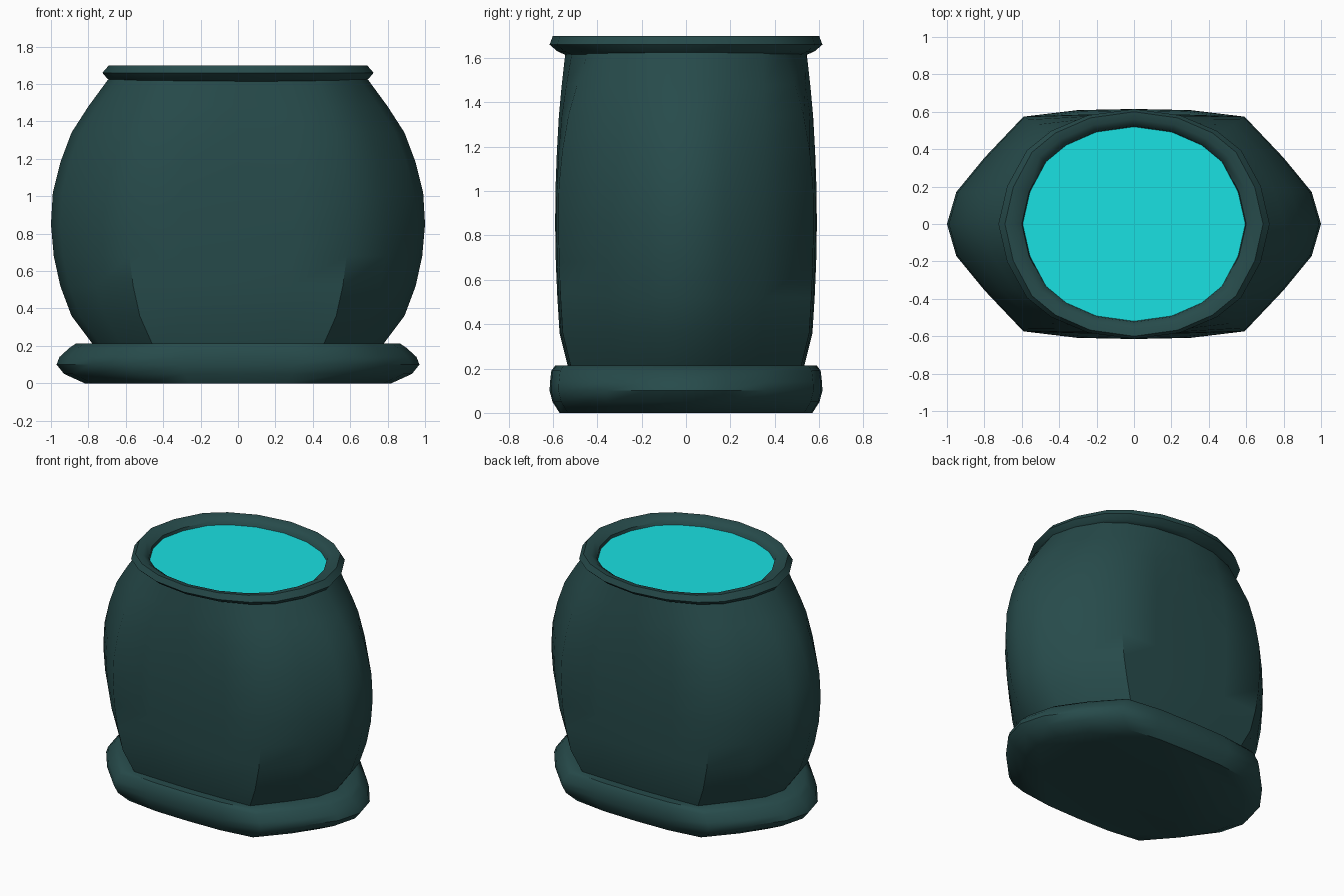
import bpy, bmesh, math

if "Cube" in bpy.data.objects:
    bpy.data.objects.remove(bpy.data.objects["Cube"])

# Quarter plans, normalised: pointed oval body, base, and round mouth
BODY = [(1, 0), (.95, .29), (.8, .6), (.59, .975), (.3, .99), (0, 1)]
BASE = [(1, 0), (.95, .29), (.81, .59), (.6, .935), (.31, .99), (0, 1)]
ROUND = [(1, 0), (.935, .33), (.79, .64), (.61, .81), (.34, .945), (0, 1)]


def full(plan):
    q = plan[:-1]
    left = [(-x, y) for x, y in reversed(plan)][:-1]
    half = q + left
    return half + [(-x, -y) for x, y in half]


def material(name, col):
    m = bpy.data.materials.new(name)
    m.diffuse_color = (*col, 1)
    m.use_nodes = True
    m.node_tree.nodes["Principled BSDF"].inputs["Base Color"].default_value = m.diffuse_color
    return m


def loft(name, sections, mat, plan_a, plan_b=None, caps=(False, False), closed=False):
    """Sections are (x radius, y radius, z, blend from plan a to plan b)."""
    bm = bmesh.new()
    a, b = full(plan_a), full(plan_b or plan_a)
    rings = []
    for rx, ry, z, t in sections:
        rings.append([bm.verts.new((rx * (p[0] + (q[0] - p[0]) * t),
                                    ry * (p[1] + (q[1] - p[1]) * t), z))
                      for p, q in zip(a, b)])
    n = len(a)
    pairs = list(zip(rings, rings[1:])) + ([(rings[-1], rings[0])] if closed else [])
    for lo, hi in pairs:
        for i in range(n):
            j = (i + 1) % n
            bm.faces.new((lo[i], lo[j], hi[j], hi[i]))
    if caps[0]:
        bm.faces.new(rings[0][::-1])
    if caps[1]:
        bm.faces.new(rings[-1])
    me = bpy.data.meshes.new(name)
    bm.to_mesh(me)
    bm.free()
    me.materials.append(mat)
    ob = bpy.data.objects.new(name, me)
    bpy.context.collection.objects.link(ob)
    bpy.ops.object.select_all(action='DESELECT')
    ob.select_set(True)
    bpy.context.view_layer.objects.active = ob
    bpy.ops.object.shade_smooth_by_angle(angle=math.radians(45))
    return ob


dark = material("dark_teal", (.02, .07, .07))
cyan = material("cyan", (.01, .75, .76))

# Foot of the pot
loft("base", [(.82, .57, 0, 0), (.93, .602, .05, 0), (.97, .615, .1, 0),
              (.955, .613, .14, 0), (.9, .607, .19, 0), (.865, .59, .213, 0),
              (.76, .52, .213, 0)], dark, BASE, caps=(True, True))

# Bulging body, rounding off towards the mouth
loft("body", [(.77, .53, .2, 0), (.89, .57, .36, 0), (.95, .58, .52, 0),
              (.985, .587, .68, 0), (1, .59, .85, 0), (.99, .588, 1.02, 0),
              (.95, .582, 1.18, .1), (.89, .573, 1.34, .3),
              (.8, .56, 1.48, .6), (.69, .543, 1.63, 1)], dark, BODY, ROUND)

# Rolled rim
loft("rim", [(.67, .535, 1.61, 0), (.7, .58, 1.63, 0), (.725, .615, 1.66, 0),
             (.69, .6, 1.7, 0), (.64, .56, 1.695, 0), (.6, .525, 1.67, 0),
             (.59, .515, 1.62, 0)], dark, ROUND, closed=True)

# Liquid surface
loft("liquid", [(.595, .52, 1.62, 0), (.595, .52, 1.65, 0)], cyan, ROUND, caps=(False, True))
